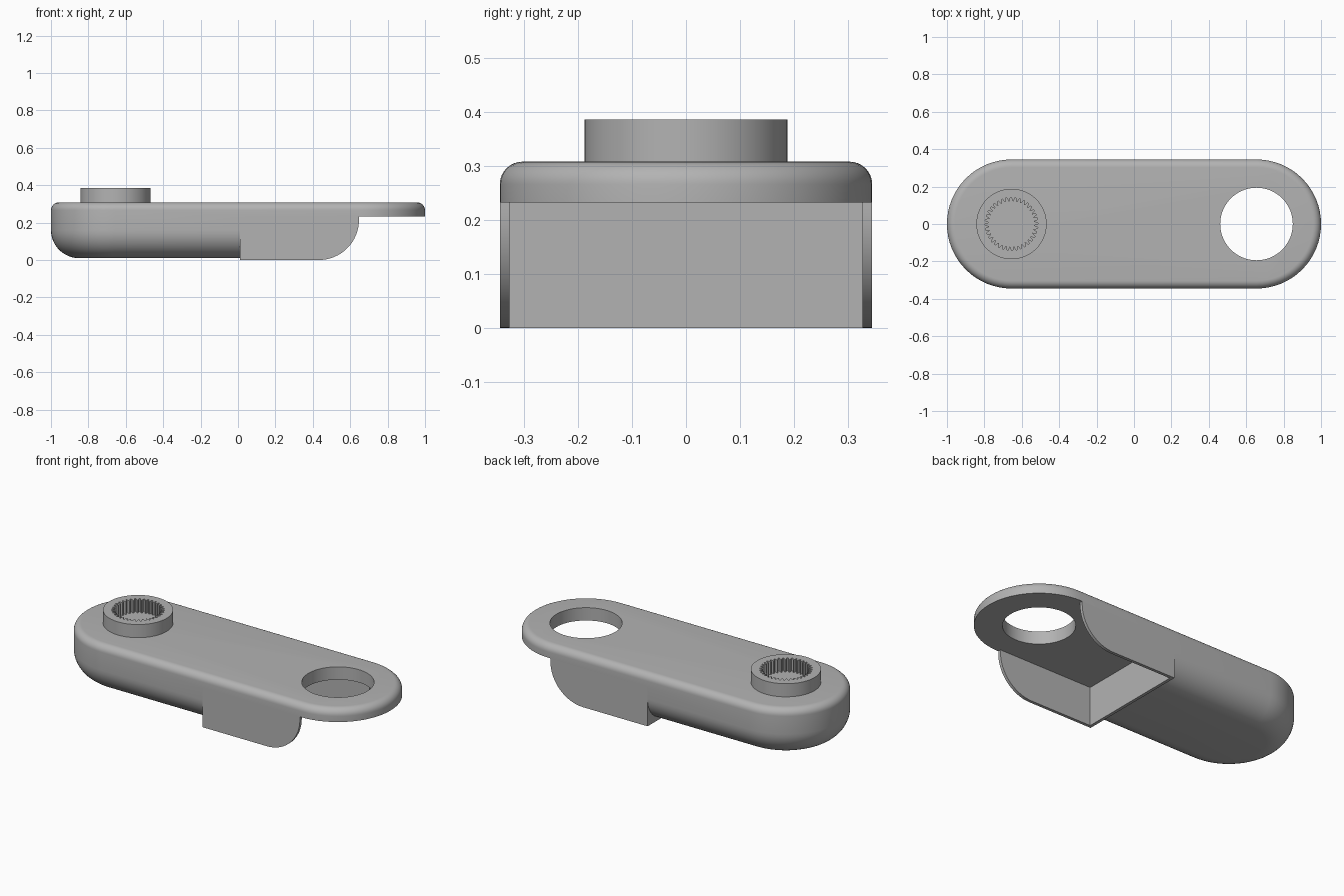
import bpy, bmesh, math
from math import sin, cos, pi

if "Cube" in bpy.data.objects:
    bpy.data.objects.remove(bpy.data.objects["Cube"])

R, CX = 0.345, 0.655          # end radius and end centre distance
TOP, UNDER, SPLIT = 0.308, 0.232, 0.01

grey = bpy.data.materials.new("plain grey")
grey.use_nodes = True
grey.diffuse_color = (0.45, 0.45, 0.45, 1)
grey.node_tree.nodes["Principled BSDF"].inputs["Base Color"].default_value = (0.45, 0.45, 0.45, 1)


def loft(name, rings):
    """Solid through matching closed rings, capped at both ends."""
    bm = bmesh.new()
    loops = [[bm.verts.new(p) for p in ring] for ring in rings]
    n = len(loops[0])
    for a, b in zip(loops, loops[1:]):
        for i in range(n):
            j = (i + 1) % n
            bm.faces.new((a[i], a[j], b[j], b[i]))
    bm.faces.new(loops[0][::-1])
    bm.faces.new(loops[-1])
    bmesh.ops.recalc_face_normals(bm, faces=bm.faces)
    mesh = bpy.data.meshes.new(name)
    bm.to_mesh(mesh)
    bm.free()
    mesh.materials.append(grey)
    obj = bpy.data.objects.new(name, mesh)
    bpy.context.collection.objects.link(obj)
    return obj


def circle(x, z, radius, n=64):
    return [(x + radius * cos(2 * pi * i / n), radius * sin(2 * pi * i / n), z) for i in range(n)]


def stadium(inset, z, n=32):
    r = R - inset
    ring = []
    for side in (1, -1):
        for i in range(n + 1):
            a = -pi / 2 + pi * i / n
            ring.append((side * (CX + r * cos(a)), side * r * sin(a), z))
    return ring


def box(name, lo, hi):
    return loft(name, [[(x, y, z) for x, y in ((lo[0], lo[1]), (hi[0], lo[1]),
                                               (hi[0], hi[1]), (lo[0], hi[1]))]
                       for z in (lo[2], hi[2])])


def cut(obj, cutter):
    mod = obj.modifiers.new("cut", 'BOOLEAN')
    mod.operation, mod.solver, mod.object = 'DIFFERENCE', 'EXACT', cutter
    bpy.context.view_layer.objects.active = obj
    bpy.ops.object.modifier_apply(modifier=mod.name)
    bpy.data.objects.remove(cutter)


def smooth(obj):
    bpy.ops.object.select_all(action='DESELECT')
    obj.select_set(True)
    bpy.context.view_layer.objects.active = obj
    bpy.ops.object.shade_smooth_by_angle(angle=math.radians(30))


# Arm: rounded bar with a big lower fillet and a small upper one
def fillet(radius, edge_z, sign, steps):
    return [(radius * (1 - cos(t)), edge_z - sign * radius * (1 - sin(t)))
            for t in (pi / 2 * i / steps for i in range(steps + 1))]


low = fillet(0.15, 0.01, -1, 12)[::-1]
high = fillet(0.042, TOP, 1, 8)
arm = loft("arm", [stadium(inset, z) for inset, z in low + high])

# Thin the arm to a plate on one side and pierce the socket hole
cut(arm, box("plate_cutter", (SPLIT, -1, -1), (2, 1, UNDER)))
cut(arm, loft("hole_cutter", [circle(CX, z, 0.194) for z in (0, 1)]))
smooth(arm)

# Bracket: two side walls with a rounded end, joined by a cross wall
end_x, bend = 0.647, 0.215
outline = [(SPLIT, UNDER), (SPLIT, 0)]
outline += [(end_x - bend + bend * sin(t), bend - bend * cos(t))
            for t in (pi / 2 * i / 16 for i in range(17))]
outline.append((end_x, UNDER))
bracket = loft("bracket", [[(x, y, z) for x, z in outline] for y in (-R, R)])
wall = 0.018
cut(bracket, box("bracket_cutter", (SPLIT + wall, wall - R, -1), (1, R - wall, 1)))
smooth(bracket)

# Peg: raised ring with a toothed bore
peg_top, teeth = 0.386, 36
peg = loft("peg", [circle(-CX, z, 0.188) for z in (TOP - 0.01, peg_top)])


def bore(z):
    ring = []
    for i in range(teeth * 4):
        a = 2 * pi * i / (teeth * 4)
        r = 0.142 if i % 4 < 2 else 0.122
        ring.append((-CX + r * cos(a), r * sin(a), z))
    return ring


cut(peg, loft("bore_cutter", [bore(z) for z in (TOP + 0.002, 1)]))
smooth(peg)
